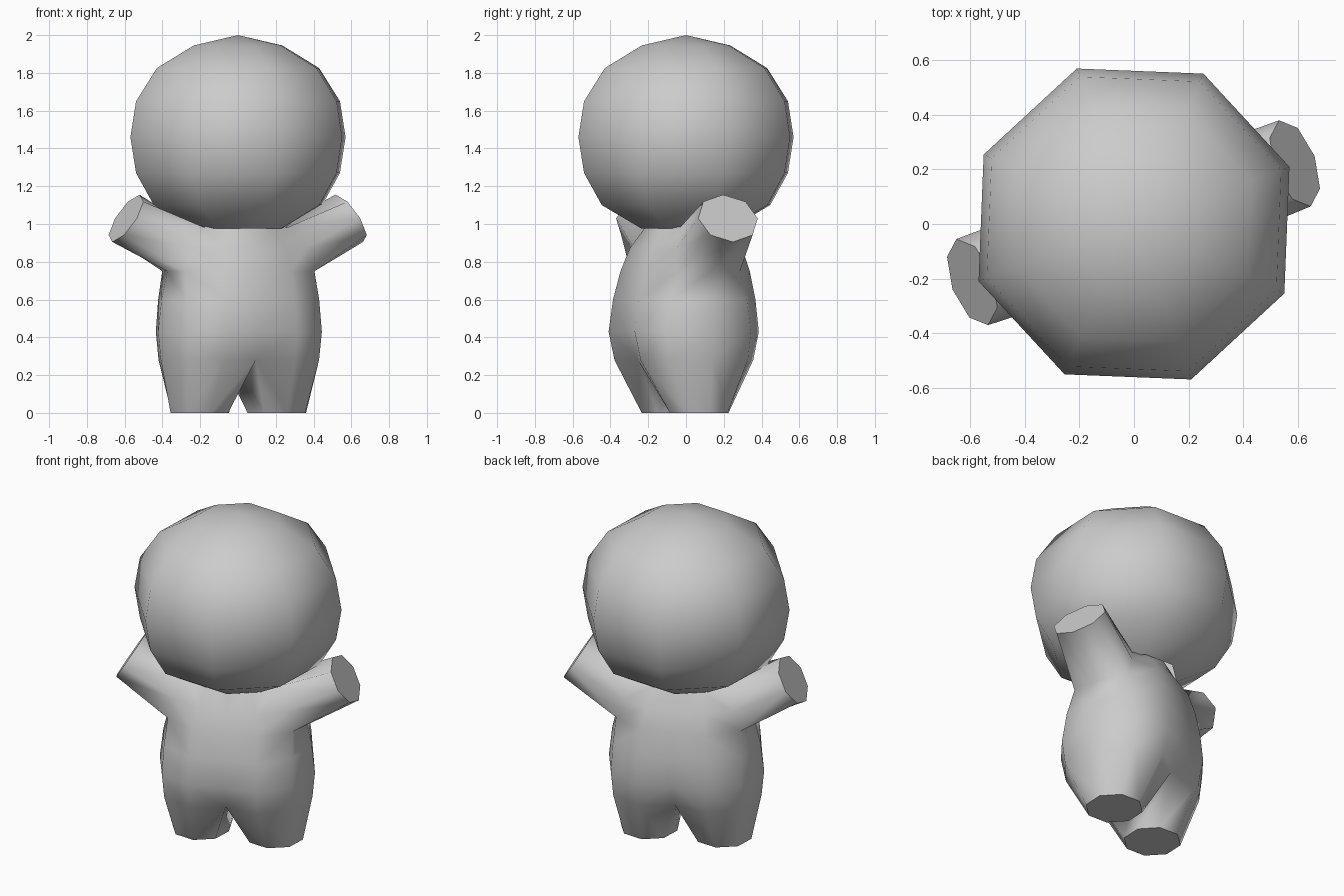
import bpy, bmesh
from math import sin, cos, radians

if "Cube" in bpy.data.objects:
    bpy.data.objects.remove(bpy.data.objects["Cube"])

TURN = radians(20.2)   # the whole figure is turned about z


def finish(bm, name, flat=()):
    for f in bm.faces:
        f.smooth = f not in flat
    bmesh.ops.recalc_face_normals(bm, faces=bm.faces[:])
    mesh = bpy.data.meshes.new(name)
    bm.to_mesh(mesh)
    bm.free()
    ob = bpy.data.objects.new(name, mesh)
    ob.rotation_euler.z = TURN
    bpy.context.collection.objects.link(ob)
    return ob


def bridge(bm, a, b, closed=True):
    n = len(a)
    for i in range(n if closed else n - 1):
        j = (i + 1) % n
        bm.faces.new((a[i], a[j], b[j], b[i]))


# Head: eight-sided ball, open underneath where the body enters
bm = bmesh.new()
profile = [(0.25, 0.975), (0.475, 1.10), (0.575, 1.27), (0.607, 1.46),
           (0.575, 1.65), (0.458, 1.825), (0.25, 1.945)]
rings = [[bm.verts.new((r * cos(radians(45 * k)), r * sin(radians(45 * k)), z))
          for k in range(8)] for r, z in profile]
for a, b in zip(rings, rings[1:]):
    bridge(bm, a, b)
pole = bm.verts.new((0, 0, 2))
for k in range(8):
    bm.faces.new((rings[-1][k], rings[-1][(k + 1) % 8], pole))
finish(bm, "head")

# Body: half torso, one leg and one arm, mirrored
bm = bmesh.new()
# z, y shift, centre depth, front (x, depth), diagonal (x, depth), side x
levels = [
    (0.28, -0.012, 0.26, (0.20, 0.318), (0.37, 0.225), 0.44),
    (0.43, -0.013, 0.33, (0.20, 0.350), (0.38, 0.240), 0.455),
    (0.60, -0.010, 0.325, (0.195, 0.330), (0.375, 0.215), 0.435),
    (0.75, -0.005, 0.30, (0.19, 0.295), (0.365, 0.175), 0.40),
    (0.87, 0, 0.26, (0.17, 0.255), (0.32, 0.175), 0.36),
    (0.98, 0, 0.20, (0.13, 0.185), (0.23, 0.120), 0.27),
    (1.02, 0, 0.19, (0.10, 0.170), (0.17, 0.100), 0.20),
]
torso = []
for z, dy, c, (fx, fy), (dx, dd), sx in levels:
    pts = [(0, -c), (fx, -fy), (dx, -dd), (sx, 0), (dx, dd), (fx, fy), (0, c)]
    torso.append([bm.verts.new((x, y + dy, z)) for x, y in pts])
for i, (a, b) in enumerate(zip(torso, torso[1:])):
    if i in (3, 4):                      # leave the shoulder hole
        bridge(bm, a[:3], b[:3], False)
        bridge(bm, a[4:], b[4:], False)
    else:
        bridge(bm, a, b, False)

# Leg: from the hip loop down to a round foot
crotch = bm.verts.new((0, 0, 0.25))
hip = torso[0][1:] + [crotch, torso[0][0]]
foot = [bm.verts.new((0.217 + 0.165 * cos(radians(a)), -0.005 + 0.165 * sin(radians(a)), 0))
        for a in range(-90, 270, 45)]
bridge(bm, hip, foot)
sole = bm.faces.new(foot)

# Arm: from the shoulder hole out to a raised flat end
low, mid, top = torso[3], torso[4], torso[5]
shoulder = [low[3], low[4], mid[4], top[4], top[3], top[2], mid[2], low[2]]
hand = []
for k in range(8):
    c, s = cos(radians(45 * k)), sin(radians(45 * k))
    hand.append(bm.verts.new((0.63 + 0.077 * c, 0.005 + 0.168 * s, 1.03 - 0.125 * c)))
bridge(bm, shoulder, hand)
palm = bm.faces.new(hand)

body = finish(bm, "body", (sole, palm))
mirror = body.modifiers.new("Mirror", 'MIRROR')
mirror.use_axis = (True, False, False)
mirror.merge_threshold = 0.001
